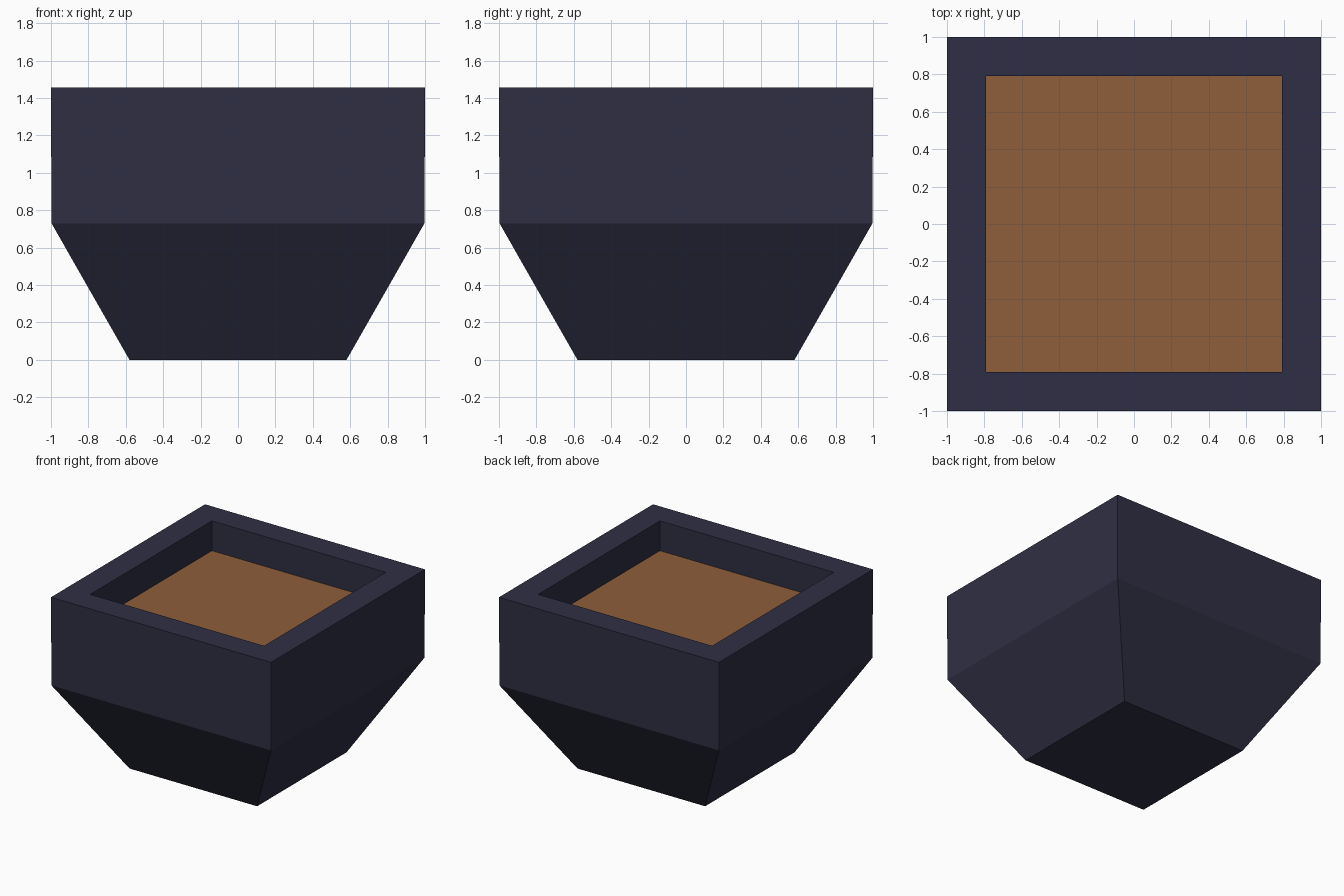
import bpy, bmesh

if "Cube" in bpy.data.objects:
    bpy.data.objects.remove(bpy.data.objects["Cube"])


def material(name, rgb):
    m = bpy.data.materials.new(name)
    m.diffuse_color = (*rgb, 1)
    m.use_nodes = True
    m.node_tree.nodes["Principled BSDF"].inputs["Base Color"].default_value = m.diffuse_color
    return m


def square_rings(name, rings, mat, cap_start=True, cap_end=True):
    """Skin a stack of (half width, height) square rings."""
    bm = bmesh.new()
    loops = [[bm.verts.new((sx * r, sy * r, z))
              for sx, sy in ((-1, -1), (1, -1), (1, 1), (-1, 1))]
             for r, z in rings]
    for a, b in zip(loops, loops[1:]):
        for i in range(4):
            j = (i + 1) % 4
            bm.faces.new((a[i], a[j], b[j], b[i]))
    if cap_start:
        bm.faces.new(loops[0][::-1])
    if cap_end:
        bm.faces.new(loops[-1])
    me = bpy.data.meshes.new(name)
    bm.to_mesh(me)
    bm.free()
    me.materials.append(mat)
    ob = bpy.data.objects.new(name, me)
    bpy.context.collection.objects.link(ob)
    return ob


dark = material("dark slate", (0.028, 0.028, 0.058))
brown = material("soil brown", (0.275, 0.112, 0.044))

RIM, SOIL, INNER = 1.455, 1.21, 0.79

# Pot: tapered base, near-upright band, flat rim and inner walls
square_rings("planter_pot",
             [(0.58, 0), (0.997, 0.73), (1.0, RIM), (INNER, RIM), (INNER, SOIL)],
             dark, cap_end=False)

# Soil: flat sheet closing the recess
square_rings("soil", [(INNER, SOIL)], brown, cap_start=False)
